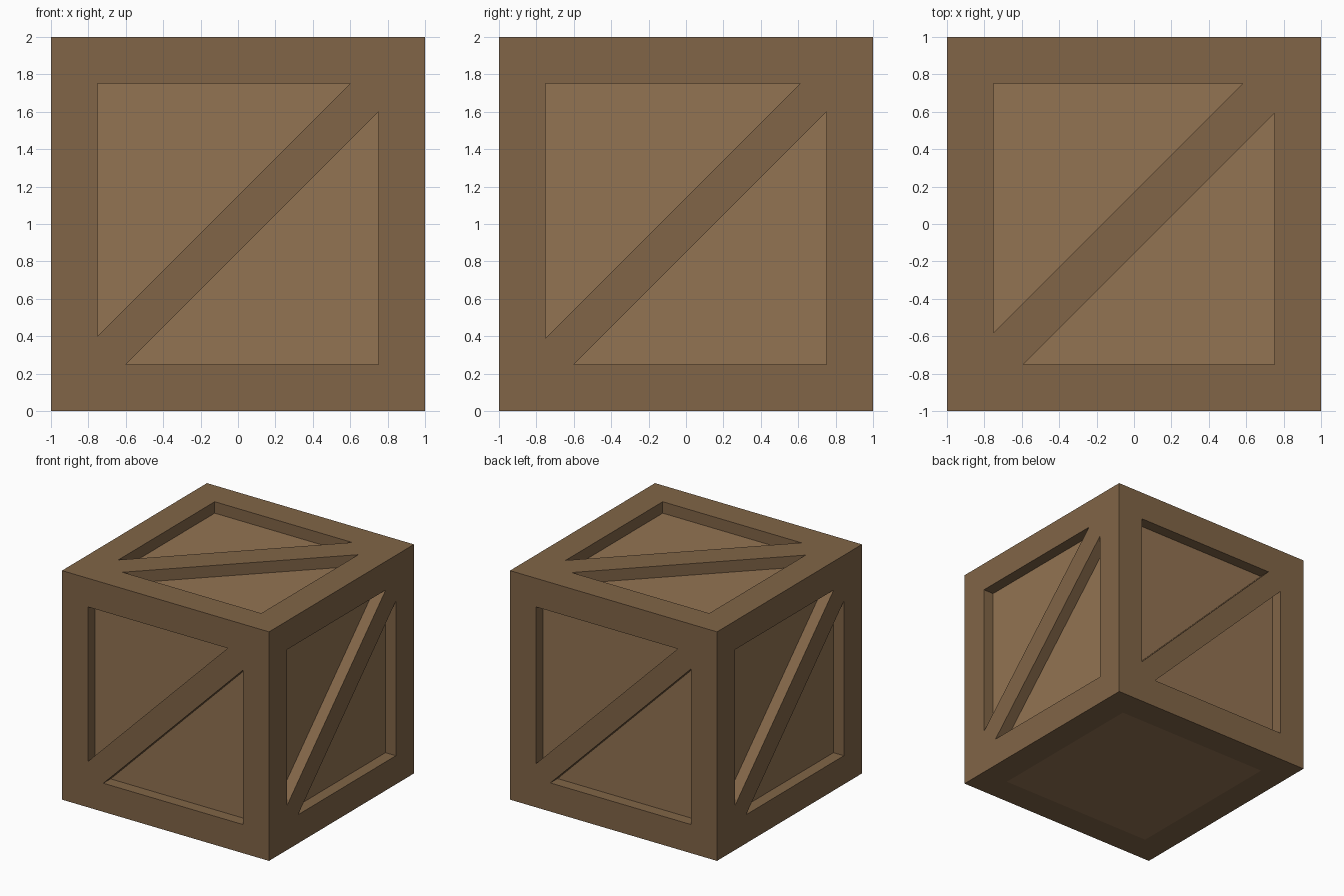
import bpy, bmesh
from mathutils import Vector

if "Cube" in bpy.data.objects:
    bpy.data.objects.remove(bpy.data.objects["Cube"])

RIM, DEPTH = 0.75, 0.10          # inner edge of the border, depth of the pockets
CENTRE = Vector((0, 0, 1))
frame, panels = bmesh.new(), bmesh.new()


def material(name, color):
    mat = bpy.data.materials.new(name)
    mat.diffuse_color = color
    mat.use_nodes = True
    mat.node_tree.nodes["Principled BSDF"].inputs["Base Color"].default_value = mat.diffuse_color
    return mat


def finish(bm, name, mat):
    bmesh.ops.remove_doubles(bm, verts=bm.verts, dist=1e-4)
    mesh = bpy.data.meshes.new(name)
    bm.to_mesh(mesh)
    bm.free()
    mesh.materials.append(mat)
    bpy.context.collection.objects.link(bpy.data.objects.new(name, mesh))


def side_mapper(right, up):
    """Return a function placing 2D side coordinates and depth in space."""
    r, u = Vector(right), Vector(up)
    n = r.cross(u)
    return lambda p, d=0.0: CENTRE + r * p[0] + u * p[1] + n * (1 - d)


def poly(bm, points):
    bm.faces.new([bm.verts.new(p) for p in points])


O0, O1, O2, O3 = (-1, -1), (1, -1), (1, 1), (-1, 1)


def braced_side(right, up, upper, lower):
    """Border and diagonal brace around two sunken triangular panels."""
    at = side_mapper(right, up)
    A, B, C = (-RIM, RIM), (RIM - upper, RIM), (-RIM, upper - RIM)
    D, E, F = (RIM, -RIM), (RIM, RIM - lower), (lower - RIM, -RIM)
    for q in ((O3, O0, C, A), (O3, A, B, O2), (O0, O2, B, C),
              (O0, F, E, O2), (O0, O1, D, F), (O1, O2, E, D)):
        poly(frame, [at(p) for p in q])
    for tri in ((A, C, B), (F, D, E)):
        poly(panels, [at(p, DEPTH) for p in tri])
        for p, q in zip(tri, tri[1:] + tri[:1]):
            poly(frame, [at(p, DEPTH), at(p), at(q), at(q, DEPTH)])


# Four walls and the lid
X, Y, Z = (1, 0, 0), (0, 1, 0), (0, 0, 1)
braced_side(X, Z, 0.15, 0.15)            # front
braced_side(Y, Z, 0.14, 0.15)            # right
braced_side((-1, 0, 0), Z, 0.13, 0.14)   # back
braced_side((0, -1, 0), Z, 0.14, 0.15)   # left
braced_side(X, Y, 0.17, 0.16)            # top

# Flush underside: border with a plain square panel
at = side_mapper(X, (0, -1, 0))
outer = [O0, O1, O2, O3]
inner = [(x * RIM, y * RIM) for x, y in outer]
for i in range(4):
    j = (i + 1) % 4
    poly(frame, [at(outer[i]), at(outer[j]), at(inner[j]), at(inner[i])])
poly(panels, [at(p) for p in inner])

finish(frame, "crate_frame", material("dark_wood", (0.22, 0.13, 0.063, 1)))
finish(panels, "crate_panels", material("light_wood", (0.29, 0.172, 0.084, 1)))
